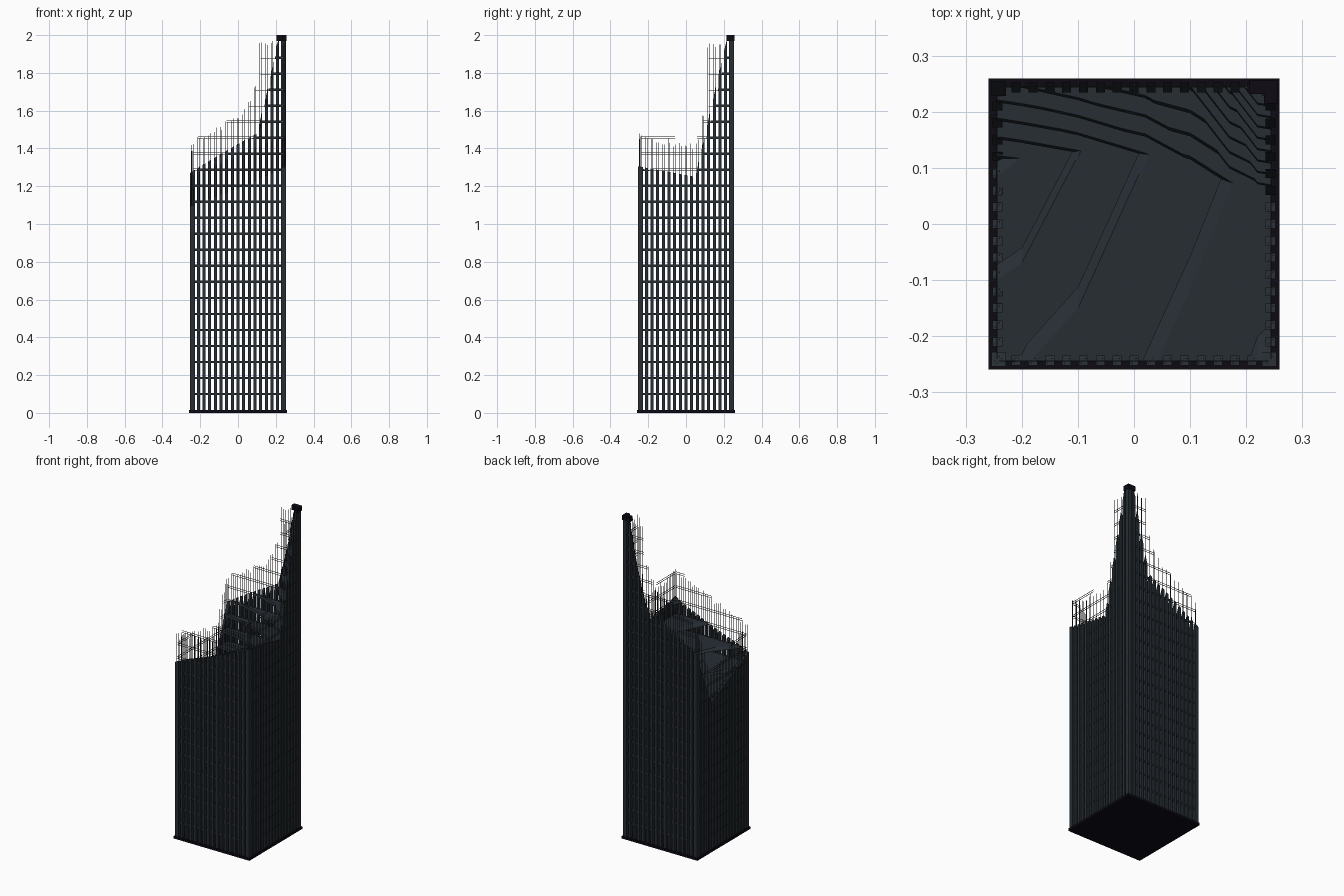
import bpy, bmesh, random
from mathutils import Vector

if "Cube" in bpy.data.objects:
    bpy.data.objects.remove(bpy.data.objects["Cube"])
random.seed(4)

def material(name, c):
    m = bpy.data.materials.new(name)
    m.diffuse_color = (*c, 1)
    m.use_nodes = True
    m.node_tree.nodes["Principled BSDF"].inputs["Base Color"].default_value = m.diffuse_color
    return m

CONCRETE = material("dark_concrete", (0.02, 0.027, 0.034))
BLACK = material("black_trim", (0.004, 0.003, 0.007))
STEEL = material("steel", (0.03, 0.03, 0.035))

def finish(bm, name, mat):
    bmesh.ops.recalc_face_normals(bm, faces=bm.faces)
    me = bpy.data.meshes.new(name)
    bm.to_mesh(me)
    bm.free()
    ob = bpy.data.objects.new(name, me)
    bpy.context.collection.objects.link(ob)
    me.materials.append(mat)
    return ob

def box(bm, x0, x1, y0, y1, z0, z1):
    """Box; z1 may be a function of x, y for a slanted broken top."""
    top = z1 if callable(z1) else (lambda x, y: z1)
    ring = [(x0, y0), (x1, y0), (x1, y1), (x0, y1)]
    lo = [bm.verts.new((x, y, z0)) for x, y in ring]
    hi = [bm.verts.new((x, y, top(x, y))) for x, y in ring]
    bm.faces.new(lo[::-1])
    bm.faces.new(hi)
    for i in range(4):
        j = (i + 1) % 4
        bm.faces.new((lo[i], lo[j], hi[j], hi[i]))

# Broken surface: x, front height, valley y, valley height, back height
PROFILE = [
    (-0.25, 1.09, 0.115, 0.92, 1.26),
    (-0.20, 1.12, 0.117, 0.955, 1.30),
    (-0.10, 1.155, 0.13, 1.035, 1.36),
    (0.02, 1.20, 0.125, 1.12, 1.43),
    (0.10, 1.235, 0.10, 1.165, 1.475),
    (0.17, 1.265, 0.075, 1.205, 1.76),
    (0.22, 1.29, 0.06, 1.235, 2.03),
    (0.25, 1.305, 0.05, 1.25, 2.13),
]

def row_at(x):
    x = max(-0.25, min(0.25, x))
    for a, b in zip(PROFILE, PROFILE[1:]):
        if x <= b[0]:
            t = (x - a[0]) / (b[0] - a[0])
            return [p + (q - p) * t for p, q in zip(a, b)]
    return PROFILE[-1]

def height(x, y):
    _, hf, yv, hv, hb = row_at(x)
    if y < yv:
        h = hv + (hf - hv) * (yv - y) / (yv + 0.25)
    else:
        h = hv + (hb - hv) * (y - yv) / (0.25 - yv)
    return min(h, 1.985)

# Cutter above the broken surface
bm = bmesh.new()
grid = []
rows = [(-0.3,) + PROFILE[0][1:]] + PROFILE[1:-1] + [(0.3,) + PROFILE[-1][1:]]
for x, hf, yv, hv, hb in rows:
    grid.append([bm.verts.new(p) for p in ((x, -0.3, hf), (x, -0.25, hf), (x, yv, hv), (x, 0.25, hb), (x, 0.3, hb))])
for a, b in zip(grid, grid[1:]):
    for j in range(4):
        bm.faces.new((a[j], b[j], b[j + 1], a[j + 1]))
bmesh.ops.triangulate(bm, faces=bm.faces[:])
ext = bmesh.ops.extrude_face_region(bm, geom=bm.faces[:])
for v in ext["geom"]:
    if isinstance(v, bmesh.types.BMVert):
        v.co.z = 3
cutter = finish(bm, "break_cutter", STEEL)
cutter.hide_render = True
cutter.hide_set(True)

# Floor slabs, snapped off along the broken surface
FLOORS = [0.1 + 0.0848 * i for i in range(22)]
bm = bmesh.new()
for z in FLOORS:
    box(bm, -0.246, 0.246, -0.246, 0.246, z - 0.006, z + 0.006)
floors = finish(bm, "floor_slabs", CONCRETE)
mod = floors.modifiers.new("break", 'BOOLEAN')
mod.object = cutter
mod.operation = 'DIFFERENCE'
mod.solver = 'EXACT'

# Facade columns on all four sides
IN, OUT, HALF = 0.234, 0.252, 0.008
STEPS = [0.03 * i for i in range(-7, 8)]
bm = bmesh.new()
for s in STEPS:
    for a, b in ((-OUT, -IN), (IN, OUT)):
        box(bm, s - HALF, s + HALF, a, b, 0.01, height)
        box(bm, a, b, s - HALF, s + HALF, 0.01, height)
finish(bm, "facade_columns", CONCRETE)

# Corner posts
bm = bmesh.new()
for a, b in ((-0.254, -0.228), (0.228, 0.254)):
    for c, d in ((-0.254, -0.228), (0.228, 0.254)):
        box(bm, a, b, c, d, 0.01, height)
finish(bm, "corner_posts", CONCRETE)

# Base plate and remaining crown corner
bm = bmesh.new()
box(bm, -0.259, 0.259, -0.259, 0.259, 0, 0.015)
finish(bm, "base_plate", BLACK)
bm = bmesh.new()
box(bm, 0.205, 0.257, 0.232, 0.257, 1.97, 2.0)
box(bm, 0.232, 0.257, 0.215, 0.232, 1.97, 2.0)
finish(bm, "crown_corner", BLACK)

# Exposed steel bars above the break, tied at floor levels
def rod_top(x, y):
    h = height(x, y)
    extra = 0.25 * max(0, min(1, (h - 1.42) / 0.08))
    return min(1.97, h + 0.19 + extra)

R = 0.001
bars, ties = bmesh.new(), bmesh.new()
M = 0.244
sides = [lambda s: (s, -M), lambda s: (s, M), lambda s: (-M, s), lambda s: (M, s)]
for side in sides:
    pts = [side(s) for s in [-0.24] + STEPS + [0.24]]
    for x, y in pts:
        top = rod_top(x, y) + random.uniform(-0.02, 0.0)
        h = height(x, y)
        if top - h > 0.02:
            for d in (-0.004, 0.004):
                box(bars, x + d - R, x + d + R, y + d - R, y + d + R, h - 0.02, top - random.uniform(0, 0.03))
    for (xa, ya), (xb, yb) in zip(pts, pts[1:]):
        lo = min(height(xa, ya), height(xb, yb))
        hi = min(rod_top(xa, ya), rod_top(xb, yb))
        for z in FLOORS:
            if lo < z < hi:
                for dz in (-0.006, 0.006):
                    box(ties, xa - R, xb + R, ya - R, yb + R, z + dz - R, z + dz + R)
finish(bars, "exposed_bars", STEEL)
finish(ties, "tie_bars", STEEL)
